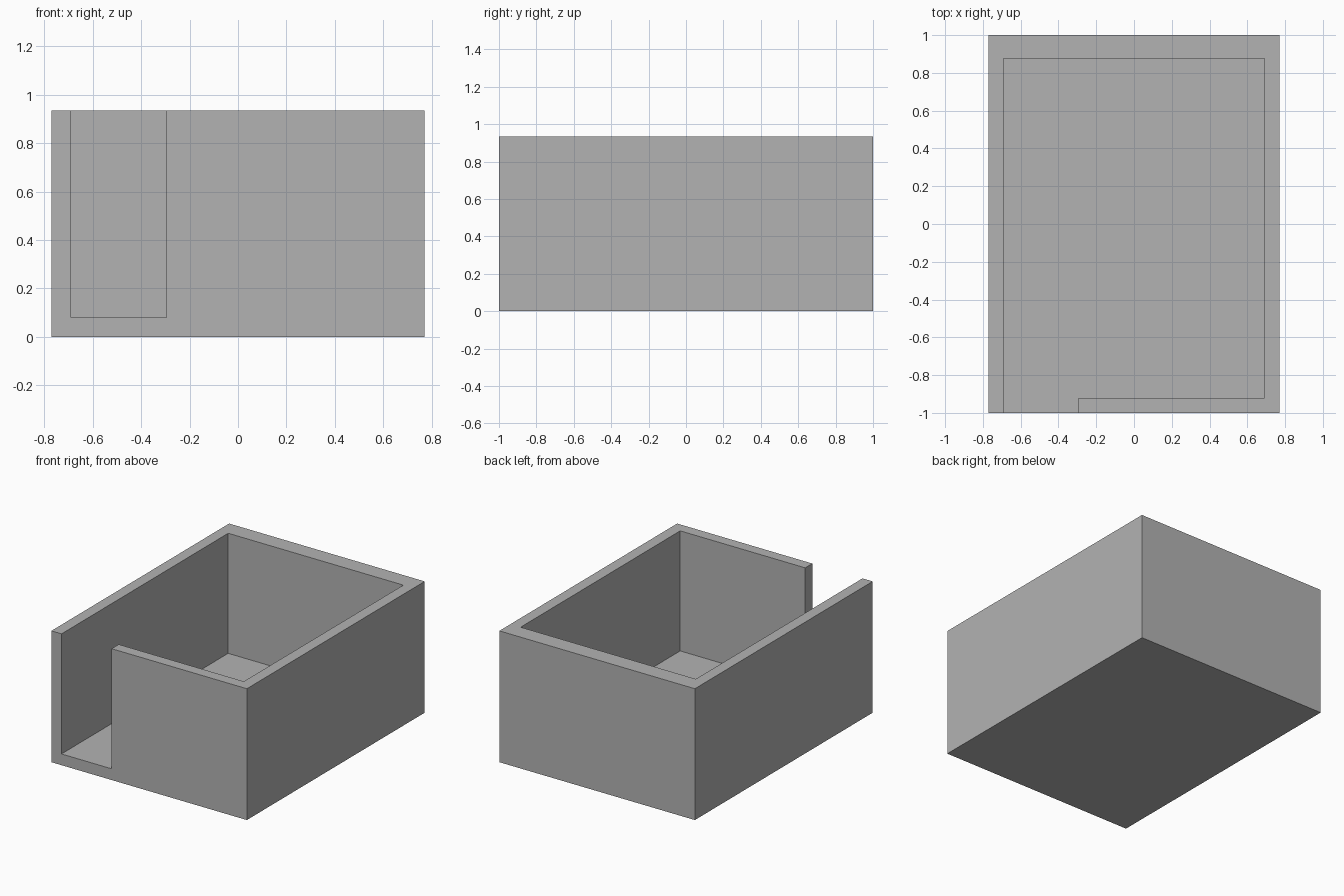
import bpy
import bmesh

if "Cube" in bpy.data.objects:
    bpy.data.objects.remove(bpy.data.objects["Cube"], do_unlink=True)

# Overall size and inner limits
HALF_X, HALF_Y, HEIGHT = 0.77, 1.0, 0.935
INNER_X, FRONT_Y, BACK_Y, FLOOR = 0.69, -0.92, 0.875, 0.08
DOOR_X = -0.295
OVERSHOOT = 0.2

grey = bpy.data.materials.new("plain grey")
grey.use_nodes = True
colour = (0.45, 0.45, 0.45, 1)
grey.diffuse_color = colour
grey.node_tree.nodes["Principled BSDF"].inputs["Base Color"].default_value = colour


def prism(name, outline, z0, z1):
    """Extrude a floor-plan outline upwards into a closed solid."""
    bm = bmesh.new()
    face = bm.faces.new([bm.verts.new((x, y, z0)) for x, y in outline])
    top = bmesh.ops.extrude_face_region(bm, geom=[face])["geom"]
    verts = [v for v in top if isinstance(v, bmesh.types.BMVert)]
    bmesh.ops.translate(bm, verts=verts, vec=(0, 0, z1 - z0))
    bmesh.ops.recalc_face_normals(bm, faces=bm.faces)
    mesh = bpy.data.meshes.new(name)
    bm.to_mesh(mesh)
    bm.free()
    mesh.materials.append(grey)
    obj = bpy.data.objects.new(name, mesh)
    bpy.context.collection.objects.link(obj)
    return obj


# Solid outer block
box = prism("open_box", [(-HALF_X, -HALF_Y), (HALF_X, -HALF_Y),
                         (HALF_X, HALF_Y), (-HALF_X, HALF_Y)], 0, HEIGHT)

# Room cavity, running out through the doorway in the front wall
outside = -HALF_Y - OVERSHOOT
cavity = prism("cavity_cutter", [(-INNER_X, outside), (DOOR_X, outside),
                                 (DOOR_X, FRONT_Y), (INNER_X, FRONT_Y),
                                 (INNER_X, BACK_Y), (-INNER_X, BACK_Y)],
               FLOOR, HEIGHT + OVERSHOOT)
cavity.hide_render = True

# Hollow the block, then discard the cutter
cut = box.modifiers.new("hollow", "BOOLEAN")
cut.operation = "DIFFERENCE"
cut.solver = "EXACT"
cut.object = cavity
bpy.context.view_layer.objects.active = box
bpy.ops.object.modifier_apply(modifier=cut.name)
bpy.data.objects.remove(cavity, do_unlink=True)
